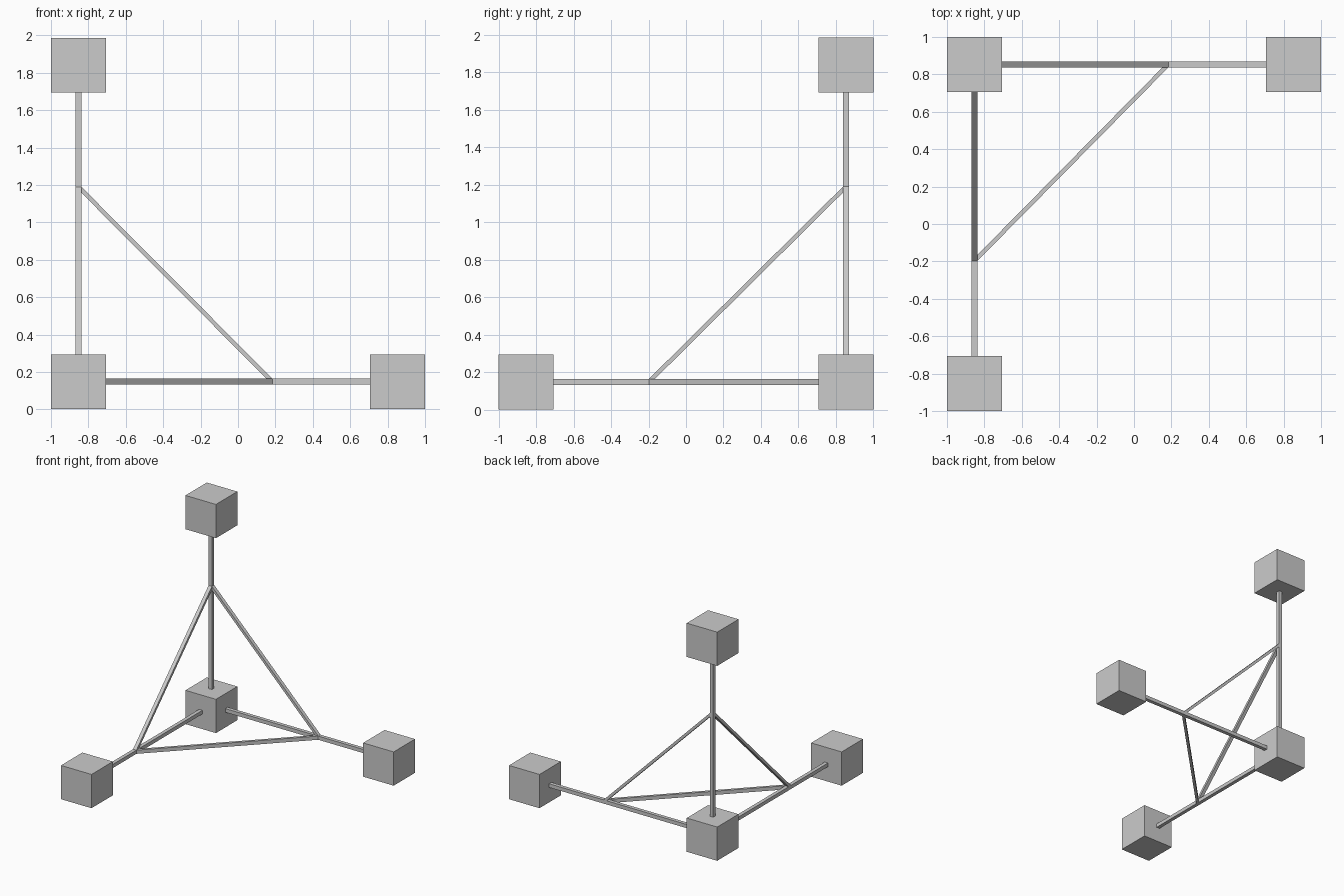
import bpy, bmesh
from mathutils import Vector

if "Cube" in bpy.data.objects:
    bpy.data.objects.remove(bpy.data.objects["Cube"])

CUBE, HALF = 0.293, 0.016
corner = Vector((-0.8535, 0.8535, 0.148))
# direction, far cube distance, brace joint distance
axes = {
    "right": (Vector((1, 0, 0)), 1.707, 1.0375),
    "front": (Vector((0, -1, 0)), 1.707, 1.0515),
    "up": (Vector((0, 0, 1)), 1.692, 1.042),
}


def bar(name, ring_a, ring_b):
    """Four-sided bar between two rings of corner points."""
    bm = bmesh.new()
    a = [bm.verts.new(p) for p in ring_a]
    b = [bm.verts.new(p) for p in ring_b]
    bm.faces.new(a)
    bm.faces.new(b[::-1])
    for i in range(4):
        j = (i + 1) % 4
        bm.faces.new((a[i], b[i], b[j], a[j]))
    bmesh.ops.recalc_face_normals(bm, faces=bm.faces)
    me = bpy.data.meshes.new(name)
    bm.to_mesh(me)
    bm.free()
    bpy.context.collection.objects.link(bpy.data.objects.new(name, me))


def ring(center, u, v):
    return [center + HALF * (s * u + t * v)
            for s, t in ((-1, -1), (1, -1), (1, 1), (-1, 1))]


def cube(name, loc):
    bpy.ops.mesh.primitive_cube_add(size=CUBE, location=loc)
    bpy.context.object.name = name


# Corner cube, then an arm and an end cube along each axis
cube("corner_cube", corner)
names = list(axes)
for i, n in enumerate(names):
    d, far, joint = axes[n]
    u, v = (axes[names[(i + k) % 3]][0] for k in (1, 2))
    cube(n + "_cube", corner + d * far)
    bar(n + "_arm", ring(corner + d * CUBE / 2, u, v),
        ring(corner + d * (far - CUBE / 2), u, v))

# Diagonal braces, mitred flush into the arms
for i, n in enumerate(names):
    m, o = names[(i + 1) % 3], names[(i + 2) % 3]
    (da, _, ja), (db, _, jb), c = axes[n], axes[m], axes[o][0]
    bar(n + "_" + m + "_brace", ring(corner + da * ja, db, c),
        ring(corner + db * jb, da, c))
